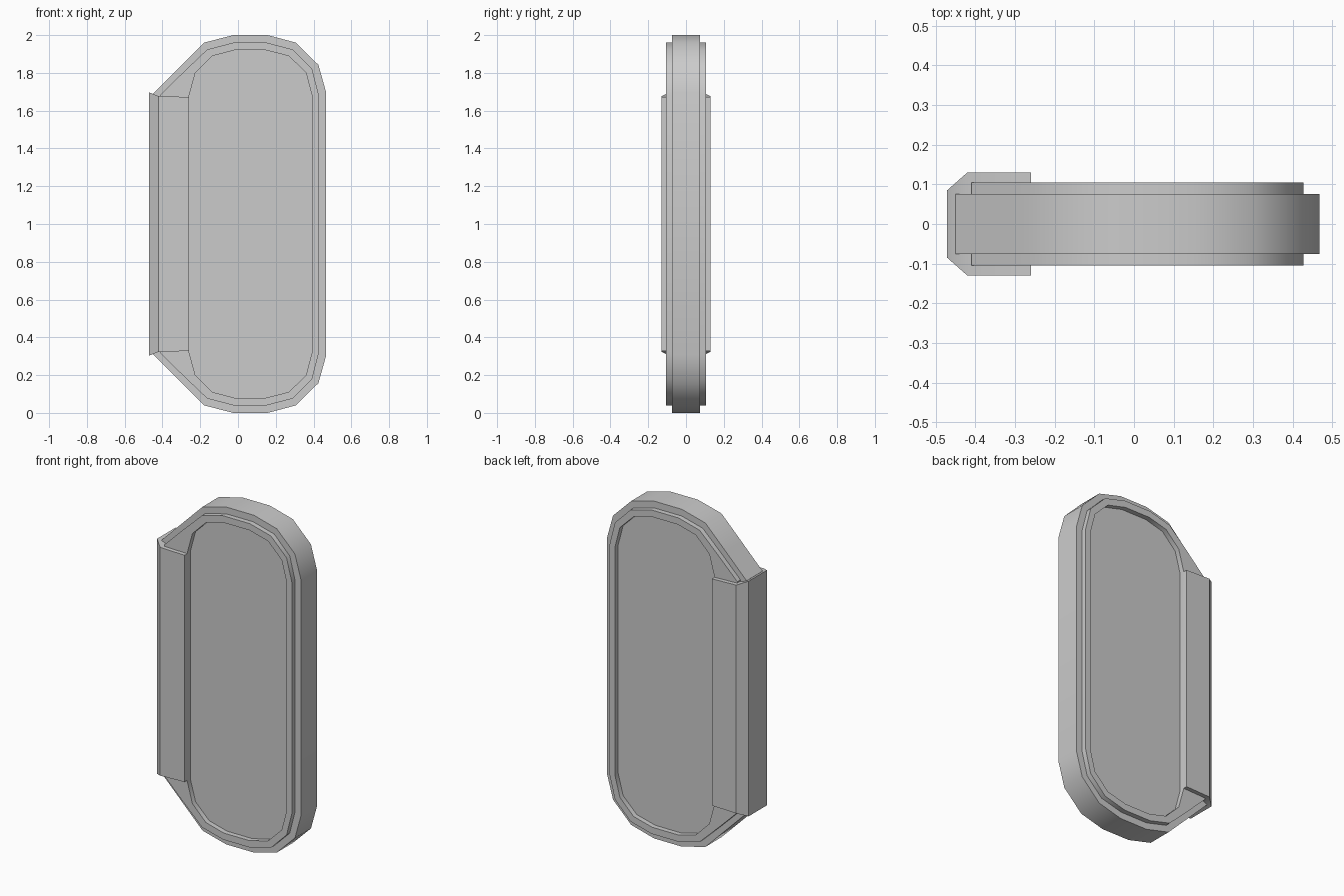
import bpy, bmesh, math

if "Cube" in bpy.data.objects:
    bpy.data.objects.remove(bpy.data.objects["Cube"])


def finish(name, bm):
    bmesh.ops.recalc_face_normals(bm, faces=bm.faces)
    mesh = bpy.data.meshes.new(name)
    bm.to_mesh(mesh)
    bm.free()
    obj = bpy.data.objects.new(name, mesh)
    bpy.context.collection.objects.link(obj)
    bpy.ops.object.select_all(action='DESELECT')
    obj.select_set(True)
    bpy.context.view_layer.objects.active = obj
    bpy.ops.object.shade_smooth_by_angle(angle=math.radians(35))
    return obj


def loft(name, rings):
    """Join matching closed rings of points and cap both ends."""
    bm = bmesh.new()
    loops = [[bm.verts.new(p) for p in ring] for ring in rings]
    n = len(loops[0])
    for a, b in zip(loops, loops[1:]):
        for i in range(n):
            j = (i + 1) % n
            bm.faces.new((a[i], a[j], b[j], b[i]))
    bm.faces.new(loops[0])
    bm.faces.new(loops[-1])
    return finish(name, bm)


def outline(top_half, y):
    """Mirror the upper half outline about z = 1 and place it at depth y."""
    pts = top_half + [(x, 2 - z) for x, z in reversed(top_half)]
    return [(x, y, z) for x, z in pts]


# Upper halves of the three nested outlines, left to right
outer = [(-.45, 1.69), (-.315, 1.825), (-.18, 1.96), (-.025, 2.0),
         (.157, 2.0), (.307, 1.96), (.426, 1.842), (.467, 1.695)]
step = [(-.41, 1.685), (-.29, 1.803), (-.163, 1.924), (-.025, 1.96),
        (.152, 1.96), (.29, 1.924), (.392, 1.822), (.427, 1.685)]
inner = [(-.26, 1.675), (-.226, 1.80), (-.137, 1.889), (-.02, 1.92),
         (.148, 1.92), (.27, 1.889), (.36, 1.80), (.393, 1.675)]

# Panel body: recessed panel, raised bead and outer rim on both sides
front = [(inner, -.075), (inner, -.105), (step, -.105), (step, -.075), (outer, -.075)]
profile = front + [(o, -y) for o, y in reversed(front)]
loft("panel_body", [outline(o, y) for o, y in profile])

# Edge guard wrapped round the straight left side, with swept ends
section = [(-.26, .13, 1.672), (-.42, .13, 1.677), (-.471, .085, 1.697)]
bm = bmesh.new()
cols = []
for x, y, z in section:
    cols.append([bm.verts.new((x, sy * y, zz))
                 for sy, zz in ((-1, z), (1, z), (1, 2 - z), (-1, 2 - z))])
for a, b in zip(cols, cols[1:]):
    for i in range(4):
        j = (i + 1) % 4
        bm.faces.new((a[i], a[j], b[j], b[i]))
bm.faces.new(cols[0])
bm.faces.new(cols[-1])
finish("edge_guard", bm)
